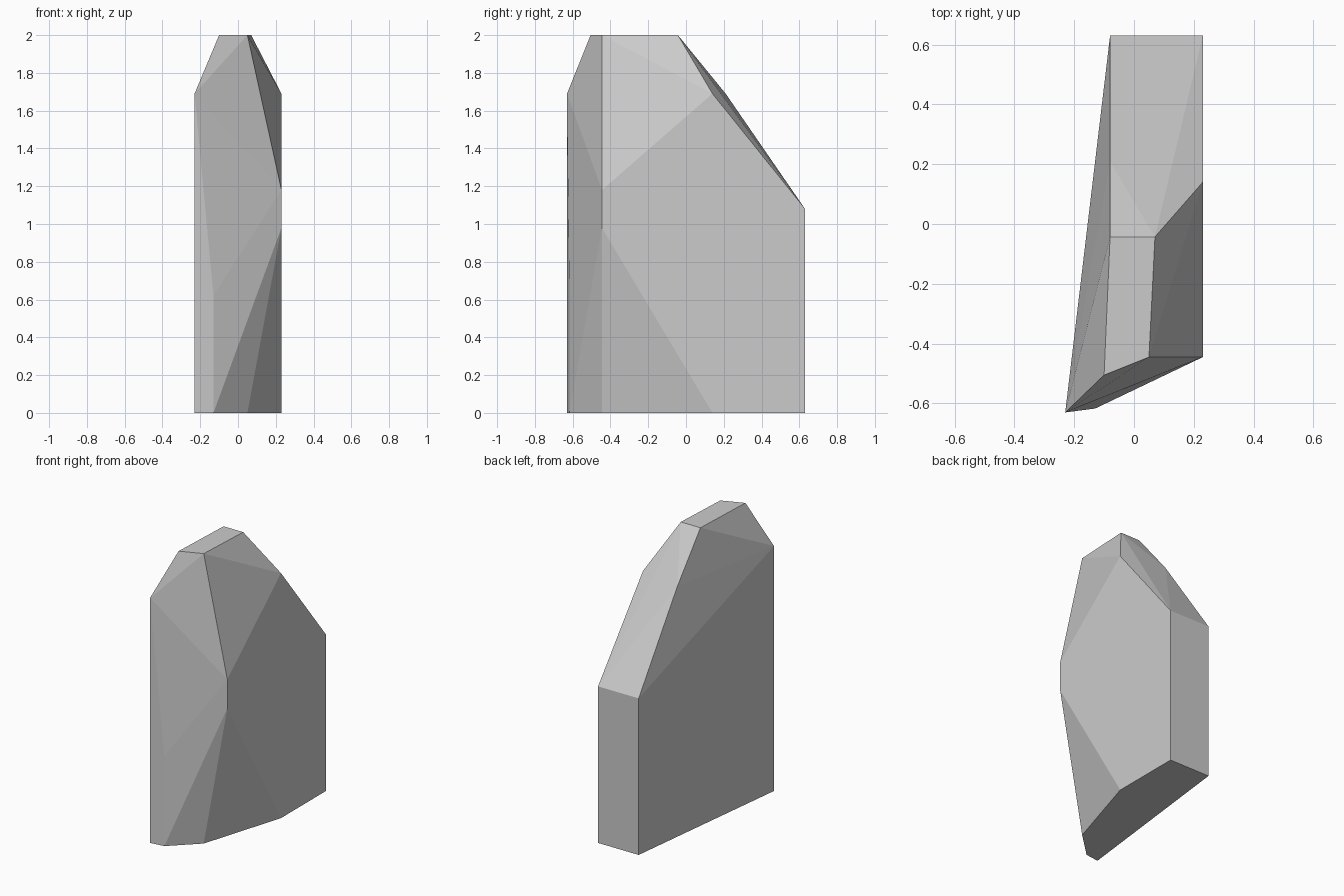
import bpy, bmesh

if "Cube" in bpy.data.objects:
    bpy.data.objects.remove(bpy.data.objects["Cube"])

# Horizontal corner outlines of the chipped stone slab, by height
levels = {
    0.0: [(-.23, -.63), (-.13, -.617), (.05, -.445), (.23, .14), (.23, .63), (-.08, .63)],
    0.62: [(-.13, -.617)],
    0.98: [(.23, -.445)],
    1.08: [(.23, .63), (-.08, .63)],
    1.18: [(.23, -.445)],
    1.69: [(-.23, -.63), (.23, .14), (-.08, .21)],
    2.0: [(-.10, -.505), (.05, -.445), (.07, -.043), (-.08, -.043)],
}

# Wrap the corners in a convex faceted shell
bm = bmesh.new()
for z, outline in levels.items():
    for x, y in outline:
        bm.verts.new((x, y, z))
hull = bmesh.ops.convex_hull(bm, input=bm.verts)
loose = [v for v in bm.verts if not v.link_faces]
bmesh.ops.delete(bm, geom=loose, context='VERTS')
bmesh.ops.dissolve_limit(bm, angle_limit=0.005, verts=bm.verts, edges=bm.edges)
bmesh.ops.recalc_face_normals(bm, faces=bm.faces)

mesh = bpy.data.meshes.new("standing_rock")
bm.to_mesh(mesh)
bm.free()
bpy.context.collection.objects.link(bpy.data.objects.new("standing_rock", mesh))
